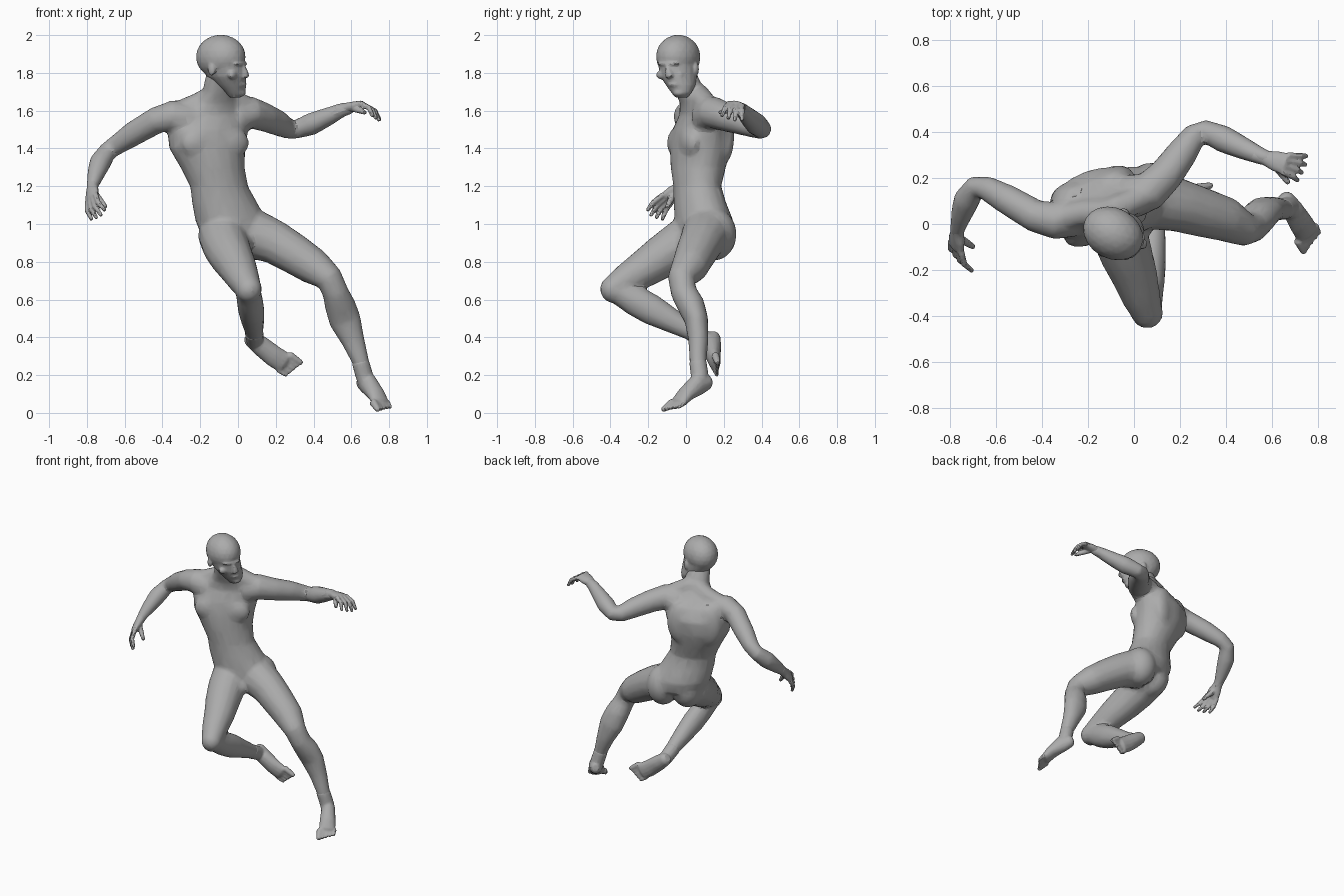
import bpy, bmesh, math
from mathutils import Vector, Matrix

skin = bpy.data.materials.new("grey_clay")
skin.diffuse_color = (0.41, 0.41, 0.41, 1)


def frame(yaw):
    """Side, forward and up axes of a body part turned by yaw degrees."""
    a = math.radians(yaw)
    return (Vector((math.cos(a), math.sin(a), 0)),
            Vector((math.sin(a), -math.cos(a), 0)), Vector((0, 0, 1)))


def loft(bm, secs, side, axis=None, n=14):
    """Closed tube through sections (x, y, z, half width, half depth)."""
    pts = [Vector(s[:3]) for s in secs]
    rings = []
    for i, s in enumerate(secs):
        t = axis or pts[min(i + 1, len(pts) - 1)] - pts[max(i - 1, 0)]
        t = Vector(t).normalized()
        u = t.cross(Vector(side)).normalized()
        v = u.cross(t)
        w, d = s[3], s[-1]
        tip = t * min(w, d) * 0.5
        ring = (pts[i], w, d)
        layers = [ring]
        if i == 0:
            layers = [(pts[i] - tip, w * 0.6, d * 0.6), ring]
        elif i == len(secs) - 1:
            layers = [ring, (pts[i] + tip, w * 0.6, d * 0.6)]
        for c, rw, rd in layers:
            rings.append([bm.verts.new(c + v * rw * math.cos(k * math.tau / n)
                                       + u * rd * math.sin(k * math.tau / n)) for k in range(n)])
    for a, b in zip(rings, rings[1:]):
        for k in range(n):
            bm.faces.new((a[k], a[(k + 1) % n], b[(k + 1) % n], b[k]))
    bm.faces.new(rings[0][::-1])
    bm.faces.new(rings[-1])


def blob(bm, centre, radii, axes):
    """Ellipsoid with radii along the given side, forward and up axes."""
    basis = Matrix(axes).transposed().to_4x4()
    m = Matrix.Translation(centre) @ basis @ Matrix.Diagonal((*radii, 1))
    bmesh.ops.create_icosphere(bm, subdivisions=3, radius=1, matrix=m)


def finish(name, bm, voxel, smooth, keep):
    """Fuse the overlapping shapes into one skin, then simplify it to facets."""
    bmesh.ops.recalc_face_normals(bm, faces=bm.faces)
    me = bpy.data.meshes.new(name)
    bm.to_mesh(me)
    bm.free()
    ob = bpy.data.objects.new(name, me)
    bpy.context.collection.objects.link(ob)
    rm = ob.modifiers.new("fuse", 'REMESH')
    rm.mode, rm.voxel_size = 'VOXEL', voxel
    sm = ob.modifiers.new("soften", 'SMOOTH')
    sm.factor, sm.iterations = 0.5, smooth
    ob.modifiers.new("facet", 'DECIMATE').ratio = keep
    dg = bpy.context.evaluated_depsgraph_get()
    new = bpy.data.meshes.new_from_object(ob.evaluated_get(dg))
    ob.modifiers.clear()
    ob.data = new
    new.materials.clear()
    new.materials.append(skin)
    bpy.ops.object.select_all(action='DESELECT')
    ob.select_set(True)
    bpy.context.view_layer.objects.active = ob
    bpy.ops.object.shade_smooth_by_angle(angle=math.radians(20))


# Torso, from crotch to neck
body = bmesh.new()
s, f, up = frame(20)
loft(body, [(.02, .08, .89, .11, .08), (-.01, .10, .94, .19, .14), (-.038, .095, 1.02, .194, .15),
            (-.073, .072, 1.12, .176, .133), (-.10, .06, 1.2, .157, .123), (-.135, .065, 1.3, .174, .143),
            (-.163, .075, 1.4, .207, .155), (-.16, .088, 1.5, .223, .15), (-.14, .088, 1.58, .188, .113),
            (-.115, .06, 1.64, .125, .088), (-.105, .022, 1.70, .084, .078), (-.095, -.015, 1.79, .076, .076)],
     s, axis=(0, 0, 1), n=20)
# Chest, shoulder blades and buttocks
for k in (-1, 1):
    mid = Vector((-.155, .08, 1.43))
    blob(body, mid + f * .096 + s * k * .085, (.105, .053, .085), (s, f, up))
    blob(body, mid - f * .085 + s * k * .09 + up * .03, (.1, .058, .15), (s, f, up))
    blob(body, Vector((0, .12, .945)) + s * k * .085, (.11, .12, .14), (s, f, up))
blob(body, (.04, -.02, .9), (.04, .04, .05), (s, f, up))
# Shoulder slopes
loft(body, [(-.11, .05, 1.69, .06), (-.21, .05, 1.635, .06), (-.31, .03, 1.595, .058)], (0, 1, 0))
loft(body, [(-.09, .06, 1.69, .06), (0, .1, 1.64, .06), (.06, .13, 1.61, .058)], (0, 1, 0))

# Arms
loft(body, [(-.27, .04, 1.55, .098), (-.35, .015, 1.573, .083), (-.43, .035, 1.55, .072),
            (-.55, .105, 1.48, .066), (-.64, .155, 1.42, .054), (-.69, .162, 1.385, .05),
            (-.73, .105, 1.325, .058), (-.752, .04, 1.265, .047), (-.768, -.02, 1.21, .033),
            (-.77, -.05, 1.18, .03)], (0, 0, 1))
loft(body, [(-.01, .12, 1.57, .098), (.07, .145, 1.59, .086), (.14, .215, 1.565, .076),
            (.21, .31, 1.535, .068), (.265, .387, 1.505, .055), (.305, .405, 1.5, .05),
            (.39, .37, 1.53, .06), (.48, .328, 1.57, .049), (.555, .295, 1.605, .038),
            (.6, .28, 1.615, .032)], (0, 0, 1))

# Outstretched left leg
loft(body, [(.07, .11, .95, .135), (.14, .095, .925, .125), (.2, .08, .9, .116), (.3, .05, .84, .108),
            (.4, .02, .775, .098), (.485, -.025, .71, .073), (.515, -.012, .64, .07),
            (.54, .026, .57, .074, .082), (.567, .056, .49, .063, .086), (.61, .066, .38, .054, .062),
            (.65, .063, .27, .045), (.67, .07, .2, .043), (.675, .07, .16, .042)], (0, 1, 0))
# Bent right leg: thigh, kneecap and shin
loft(body, [(-.08, .06, .95, .135), (-.065, -.04, .885, .125), (-.035, -.13, .825, .116),
            (0, -.22, .765, .102), (.03, -.315, .705, .086), (.053, -.375, .665, .072)], (1, 0, 0))
blob(body, (.057, -.387, .655), (.07, .068, .073), frame(0))
loft(body, [(.055, -.365, .645, .066), (.062, -.27, .595, .07, .082), (.07, -.18, .545, .07, .082),
            (.078, -.08, .49, .062, .066), (.085, .02, .435, .05), (.088, .1, .385, .044),
            (.09, .135, .365, .04)], (1, 0, 0))
finish("body", body, .011, 8, .13)

# Head, with cranium, jaw, brow, nose, lips and ears
head = bmesh.new()
s, f, up = frame(61)
loft(head, [(-.014, -.024, 1.695, .055, .05), (-.035, -.028, 1.735, .078, .08),
            (-.06, -.038, 1.78, .092, .108), (-.085, -.04, 1.84, .1, .128), (-.09, -.04, 1.89, .1, .125)],
     s, axis=(0, 0, 1), n=20)
blob(head, (-.091, -.041, 1.885), (.111, .137, .117), (s, f, up))
mid = Vector((-.085, -.04, 0))
blob(head, mid + f * .11 + up * 1.848, (.064, .025, .015), (s, f, up))
loft(head, [tuple(mid + f * .12 + up * 1.845) + (.013,), (.037, -.092, 1.805, .017),
            (.041, -.088, 1.782, .024, .018)], s, n=10)
blob(head, (.02, -.064, 1.74), (.036, .022, .015), (s, f, up))
blob(head, (.012, -.038, 1.696), (.034, .028, .022), (s, f, up))
for k in (-1, 1):
    blob(head, mid + f * .092 + s * k * .05 + up * 1.79, (.032, .022, .024), (s, f, up))
    blob(head, mid + s * k * .103 - f * .005 + up * 1.82, (.014, .022, .036), (s, f, up))
finish("head", head, .007, 2, .22)


def hand(name, wrist, knuckle, joint, tip, side, thumb):
    """Palm, four curled fingers and a thumb."""
    bm = bmesh.new()
    w, k, j, t, sd = (Vector(v) for v in (wrist, knuckle, joint, tip, side))
    sd.normalize()
    loft(bm, [(*(w * 1.5 - k * .5), .032), (*w, .032, .029), (*w.lerp(k, .5), .045, .026),
              (*k, .048, .021)], sd)
    for i in range(4):
        o = i - 1.5
        reach = 1 - .09 * abs(o - .3)
        a = k + sd * o * .025
        b = a + (j - k) * reach + sd * o * .007
        c = b + (t - j) * reach + sd * o * .006
        loft(bm, [(*a, .0155), (*b, .0145), (*c, .0105)], sd, n=8)
    base = w.lerp(k, .3)
    loft(bm, [(*base, .021), (*base.lerp(Vector(thumb), .55), .017), (*thumb, .012)], (.3, .4, 1), n=8)
    finish(name, bm, .006, 1, .35)


hand("right_hand", (-.77, -.035, 1.195), (-.775, -.1, 1.135), (-.768, -.148, 1.085),
     (-.735, -.175, 1.035), (.55, -.6, .45), (-.70, -.1, 1.09))
hand("left_hand", (.57, .288, 1.612), (.66, .262, 1.632), (.718, .25, 1.602),
     (.743, .24, 1.55), (.3, .95, -.15), (.672, .18, 1.59))


def foot(name, ankle, secs, side, tip):
    """Ankle, heel-to-ball loft and five toes; side points to the big toe."""
    bm = bmesh.new()
    loft(bm, ankle, side)
    loft(bm, secs, side)
    ball, sd, t = Vector(secs[-1][:3]), Vector(side).normalized(), Vector(tip)
    for i in range(5):
        o = sd * (2 - i) * .0245
        r = (.0185, .0138, .013, .0125, .0125)[i]
        end = ball + (t - ball) * (1 - .08 * i) + o
        loft(bm, [(*(ball + o), r * 1.2), (*(ball + o).lerp(end, .6), r), (*end, r * .8)], sd, n=8)
    finish(name, bm, .007, 2, .35)


foot("right_foot", [(.085, .03, .428, .05), (.088, .1, .39, .047), (.1, .135, .365, .046)],
     [(.062, .145, .4, .042, .038), (.12, .135, .355, .053, .052),
      (.19, .145, .3, .057, .039), (.245, .155, .265, .057, .028)],
     (.6, 0, .8), (.305, .168, .225))
foot("left_foot", [(.648, .063, .27, .046), (.668, .072, .2, .047), (.685, .07, .15, .046)],
     [(.657, .115, .165, .036, .042), (.69, .065, .152, .046, .058),
      (.73, 0, .1, .053, .04), (.754, -.04, .055, .055, .028)],
     (-.75, -.66, 0), (.778, -.09, .016))
